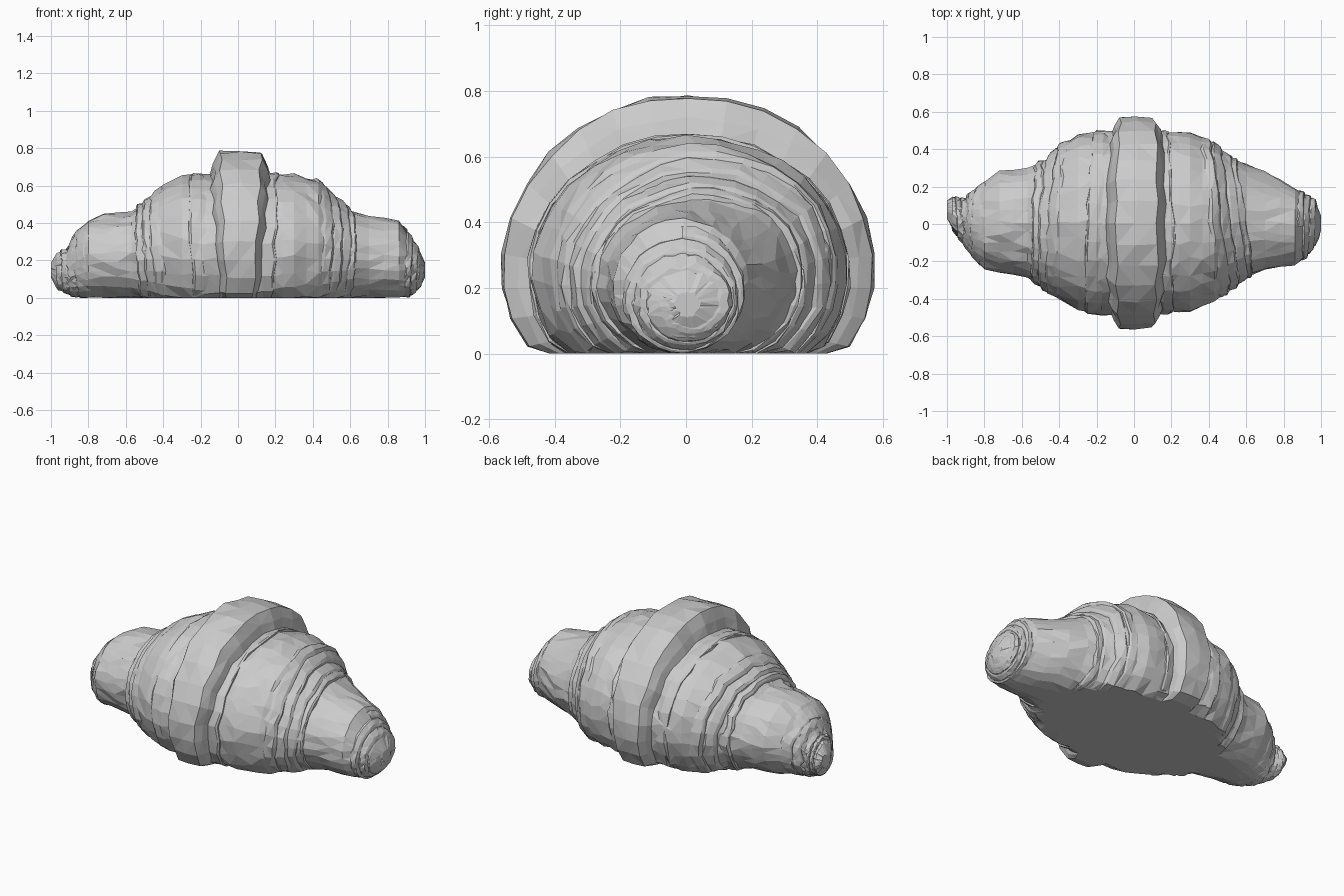
import bpy, bmesh, math, random

if "Cube" in bpy.data.objects:
    bpy.data.objects.remove(bpy.data.objects["Cube"])

random.seed(4)
SIDES = 30

# Dough outline: x, front y, back y, bottom z (clipped flat at 0), top z
CORE = [
    (-1.0, .03, .12, .11, .19), (-.97, -.03, .14, .05, .235),
    (-.91, -.11, .13, .02, .26), (-.88, -.15, .16, .005, .33),
    (-.80, -.24, .22, 0, .41), (-.72, -.255, .28, -.005, .445),
    (-.57, -.28, .30, -.02, .455), (-.48, -.34, .33, -.05, .52),
    (-.40, -.40, .41, -.10, .60), (-.30, -.46, .48, -.14, .65),
    (-.18, -.485, .495, -.17, .66), (.18, -.475, .49, -.17, .66),
    (.30, -.465, .49, -.15, .66), (.43, -.41, .43, -.12, .63),
    (.50, -.36, .36, -.07, .55), (.60, -.28, .32, -.02, .47),
    (.70, -.245, .28, -.005, .44), (.86, -.22, .19, 0, .405),
    (.92, -.17, .15, .01, .33), (.97, -.11, .12, .05, .25),
    (1.0, -.03, .04, .11, .19)]


def outline(x):
    x = max(-1, min(1, x))
    for p, q in zip(CORE, CORE[1:]):
        if x <= q[0]:
            t = (x - p[0]) / (q[0] - p[0])
            return [a + (b - a) * t for a, b in zip(p[1:], q[1:])]
    return CORE[-1][1:]


def skin(x, a, lift=0, kz=1, jitter=0):
    """Point on the dough at x and angle a (0 = top, positive = back)."""
    yf, yb, zb, zt = outline(x)
    e = lift + random.uniform(-jitter, jitter)
    k = kz if math.cos(a) > 0 else .4
    y = (yf + yb) / 2 + ((yb - yf) / 2 + e) * math.sin(a)
    z = (zb + zt) / 2 + ((zt - zb) / 2 + e * k) * math.cos(a)
    return (max(-1, min(1, x)), y, max(0, z))


def loft(name, rows, closed=True, caps=False):
    """Skin rows of points into a faceted surface."""
    bm = bmesh.new()
    vs = [[bm.verts.new(p) for p in r] for r in rows]
    n = len(vs[0])
    for r, s in zip(vs, vs[1:]):
        for i in range(n if closed else n - 1):
            j = (i + 1) % n
            bm.faces.new((r[i], r[j], s[j], s[i]))
    if caps:
        bm.faces.new(vs[0])
        bm.faces.new(vs[-1][::-1])
    bmesh.ops.triangulate(bm, faces=bm.faces[:])
    bmesh.ops.remove_doubles(bm, verts=bm.verts[:], dist=.0005)
    bmesh.ops.recalc_face_normals(bm, faces=bm.faces[:])
    me = bpy.data.meshes.new(name)
    bm.to_mesh(me)
    bm.free()
    ob = bpy.data.objects.new(name, me)
    bpy.context.collection.objects.link(ob)


LIP = [(-.1, -.3), (.3, .5), (.85, 1), (1, .6), (1.02, -.5)]
BAND = [(-1.2, -.05), (-1.05, .45), (-.8, .93), (0, 1), (.85, .95), (1.08, .45), (1.2, -.05)]


def fold(name, x0, w, lift, bow=0, sway=0, flare=0, kz=1, section=LIP, turns=1, pitch=0):
    """Pastry layer wrapped round the dough; a pitch makes it a spiral."""
    steps = int(SIDES * turns)
    spiral = pitch != 0
    amp = .002 if spiral else .010
    wob = [random.uniform(-amp, amp) for _ in range(steps + 1)]
    rows = []
    for t, h in section:
        row = []
        for i in range(steps + 1 if spiral else steps):
            a = math.tau * i / SIDES
            x = (x0 + pitch * i / SIDES + bow * math.cos(a) + sway * math.sin(a)
                 + t * (w + flare * math.cos(a)) + wob[i])
            row.append(skin(x, a, lift * h, kz, .005))
        rows.append(row)
    loft(name, rows, closed=not spiral)


# Main dough body
xs = []
for p, q in zip(CORE, CORE[1:]):
    n = max(1, round((q[0] - p[0]) / .08))
    xs += [p[0] + (q[0] - p[0]) * k / n for k in range(n)]
xs.append(1)
loft("dough_body", [[skin(x, math.tau * (i + random.uniform(-.25, .25)) / SIDES, jitter=.008)
                     for i in range(SIDES)] for x in xs], caps=True)

# Raised wrap over the middle
fold("centre_band", .012, .103, .083, flare=.03, kz=1.57, section=BAND)

# Stacked layer edges on each side: x, width, lift, bow, sway
for side, layers in {
    "left": [(-.15, -.08, .010, -.02, .02), (-.37, -.06, .018, -.03, .03),
             (-.42, -.06, .020, -.03, .02), (-.48, -.05, .020, -.02, .01),
             (-.80, -.06, .012, -.01, .01), (-.86, -.04, .012, 0, .01)],
    "right": [(.12, .07, .010, .02, -.01), (.40, .06, .016, .01, -.05),
              (.45, .06, .020, .01, -.05), (.50, .06, .018, .01, -.04),
              (.54, .05, .014, .01, -.04)],
}.items():
    for k, (x, w, lift, bow, sway) in enumerate(layers):
        fold(f"{side}_layer_{k + 1}", x, w, lift, bow, sway)

# Rolled ends
fold("right_end_spiral", .87, .035, .016, turns=2.8, pitch=.032)
fold("left_end_spiral", -.89, -.03, .010, turns=1.8, pitch=-.03)
